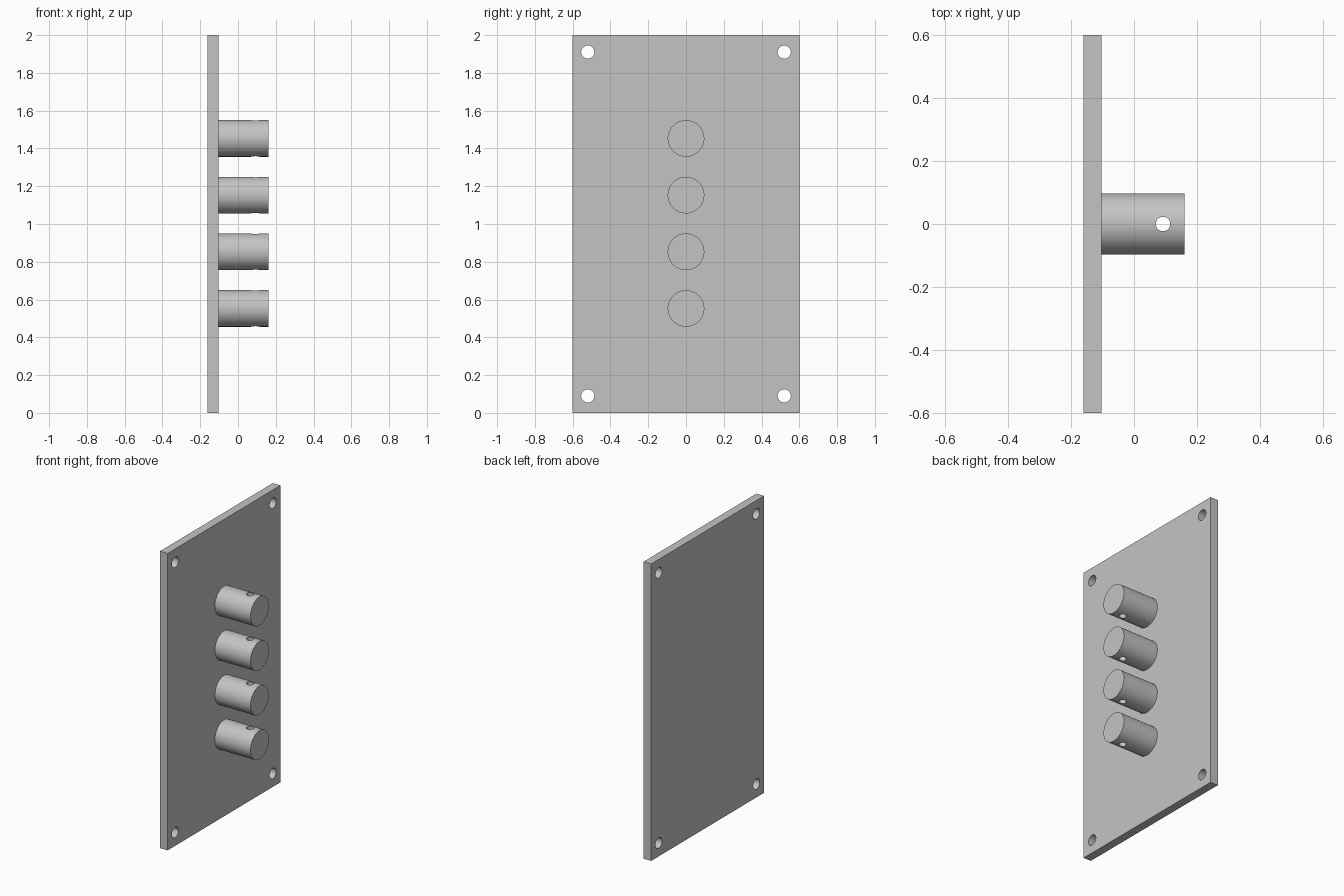
import bpy
import math

if "Cube" in bpy.data.objects:
    bpy.data.objects.remove(bpy.data.objects["Cube"], do_unlink=True)

grey = bpy.data.materials.new("plain grey")
grey.use_nodes = True
colour = (0.55, 0.55, 0.55, 1)
grey.diffuse_color = colour
grey.node_tree.nodes["Principled BSDF"].inputs["Base Color"].default_value = colour

BACK, FACE, TIP = -0.161, -0.104, 0.161


def cylinder(name, radius, depth, location, along_x=True, sides=64):
    bpy.ops.mesh.primitive_cylinder_add(
        vertices=sides, radius=radius, depth=depth, location=location,
        rotation=(0, math.pi / 2 if along_x else 0, 0))
    obj = bpy.context.object
    obj.name = name
    obj.data.materials.append(grey)
    return obj


def drill(target, cutter):
    """Cut a hole, bake it into the mesh and discard the cutter."""
    cutter.hide_render = True
    mod = target.modifiers.new("hole", "BOOLEAN")
    mod.operation = "DIFFERENCE"
    mod.solver = "EXACT"
    mod.object = cutter
    bpy.ops.object.select_all(action="DESELECT")
    target.select_set(True)
    bpy.context.view_layer.objects.active = target
    bpy.ops.object.modifier_apply(modifier=mod.name)
    bpy.data.objects.remove(cutter, do_unlink=True)


def smooth(obj):
    bpy.ops.object.select_all(action="DESELECT")
    obj.select_set(True)
    bpy.context.view_layer.objects.active = obj
    bpy.ops.object.shade_smooth_by_angle(angle=math.radians(30))


# Upright mounting plate with a screw hole near each corner
bpy.ops.mesh.primitive_cube_add(size=1, location=((BACK + FACE) / 2, 0, 1))
plate = bpy.context.object
plate.name = "mounting_plate"
plate.scale = (FACE - BACK, 1.2, 2)
bpy.ops.object.transform_apply(location=False, rotation=False, scale=True)
plate.data.materials.append(grey)
for y in (-0.52, 0.52):
    for z in (0.09, 1.91):
        drill(plate, cylinder("screw_hole", 0.035, 0.3, (BACK, y, z), sides=32))
smooth(plate)

# Column of four pegs, each cross-drilled vertically near its tip
for i in range(4):
    z = 0.553 + 0.3 * i
    peg = cylinder(f"peg_{i + 1}", 0.097, TIP - FACE, ((TIP + FACE) / 2, 0, z))
    drill(peg, cylinder("pin_hole", 0.023, 0.4, (0.092, 0, z), along_x=False, sides=32))
    smooth(peg)
